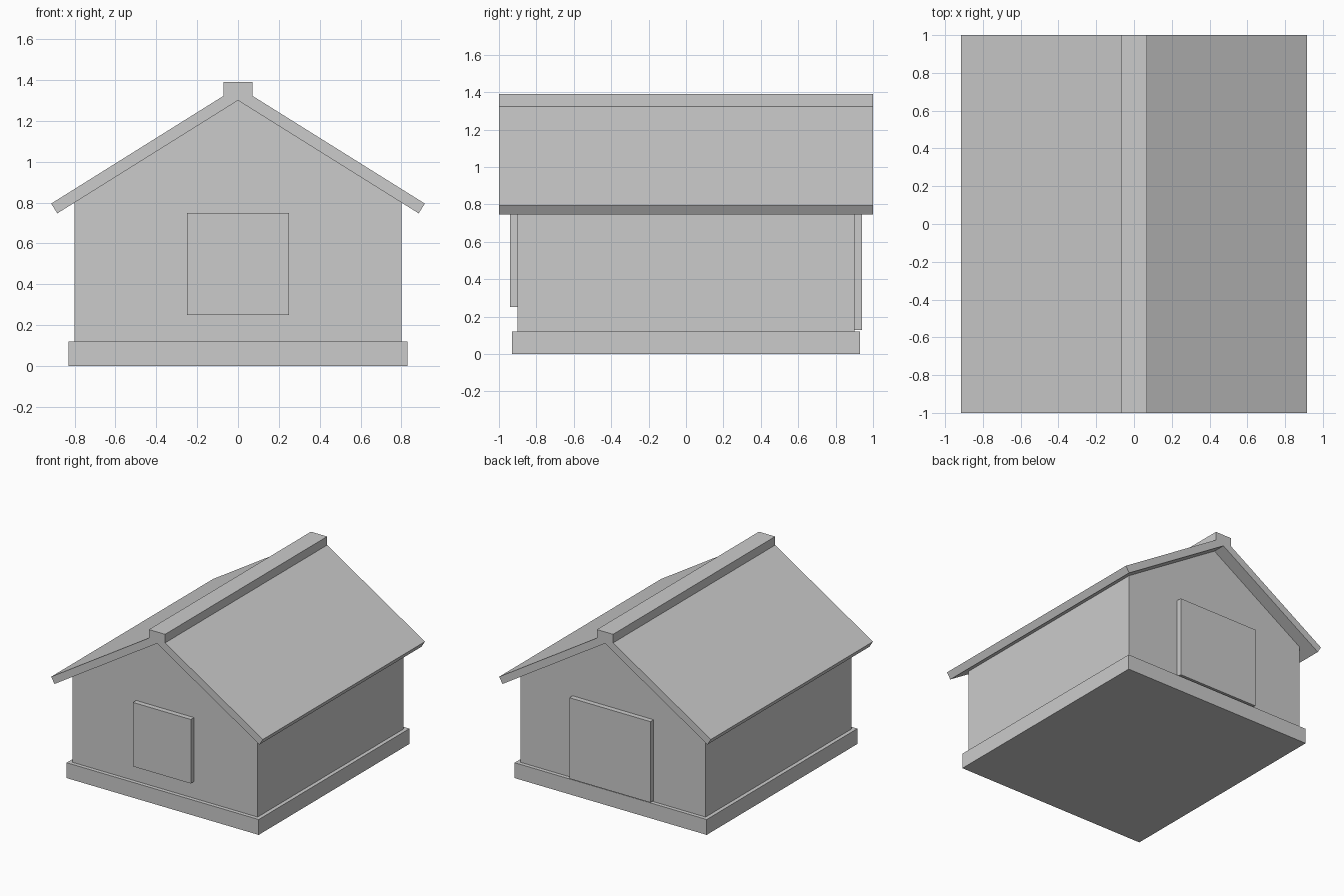
import bpy
import bmesh

cube = bpy.data.objects.get("Cube")
if cube:
    bpy.data.objects.remove(cube, do_unlink=True)

grey = bpy.data.materials.new("light_grey")
grey.use_nodes = True
grey.diffuse_color = (0.6, 0.6, 0.6, 1)
grey.node_tree.nodes["Principled BSDF"].inputs["Base Color"].default_value = (0.6, 0.6, 0.6, 1)


def extrude_profile(name, half_profile, y0, y1):
    """Mirror a right-hand (x, z) outline across x = 0 and extrude it along y."""
    mirrored = [(-x, z) for x, z in reversed(half_profile) if x > 0]
    bm = bmesh.new()
    face = bm.faces.new([bm.verts.new((x, y0, z)) for x, z in half_profile + mirrored])
    result = bmesh.ops.extrude_face_region(bm, geom=[face])
    verts = [v for v in result["geom"] if isinstance(v, bmesh.types.BMVert)]
    bmesh.ops.translate(bm, verts=verts, vec=(0, y1 - y0, 0))
    bmesh.ops.recalc_face_normals(bm, faces=bm.faces)
    mesh = bpy.data.meshes.new(name)
    bm.to_mesh(mesh)
    bm.free()
    mesh.materials.append(grey)
    obj = bpy.data.objects.new(name, mesh)
    bpy.context.collection.objects.link(obj)
    return obj


def box(name, half_width, z0, z1, y0, y1):
    return extrude_profile(name, [(half_width, z0), (half_width, z1)], y0, y1)


# Foundation slab
box("foundation", 0.83, 0, 0.12, -0.93, 0.93)

# Walls with both gables
extrude_profile("walls", [(0.8, 0.12), (0.8, 0.8), (0, 1.3)], -0.9, 0.9)

# Pitched roof with overhanging eaves and a raised ridge cap
roof = [(0, 1.3), (0.885, 0.747), (0.915, 0.795), (0.07, 1.323), (0.07, 1.39)]
extrude_profile("roof", roof, -1, 1)

# Front window panel and back door panel
box("front_window", 0.25, 0.25, 0.75, -0.94, -0.9)
box("back_door", 0.35, 0.128, 0.76, 0.9, 0.94)
